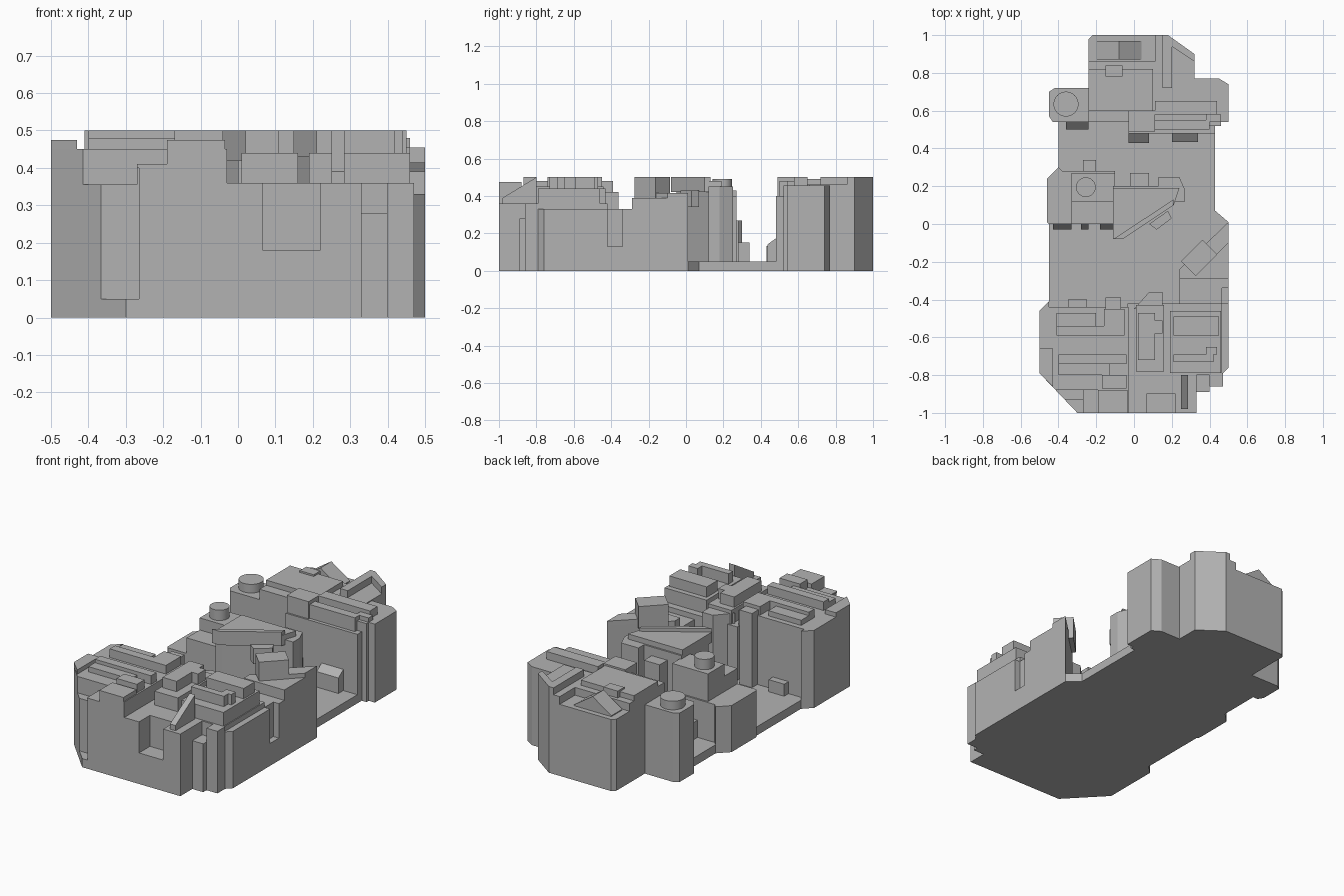
import bpy
import bmesh
from math import radians
from mathutils import Matrix, Vector

old = bpy.data.objects.get("Cube")
if old:
    bpy.data.objects.remove(old, do_unlink=True)

grey = bpy.data.materials.new("plain grey")
grey.use_nodes = True
grey.diffuse_color = (0.45, 0.45, 0.45, 1)
grey.node_tree.nodes["Principled BSDF"].inputs["Base Color"].default_value = grey.diffuse_color

FLOOR = 0.05


def finish(name, bm):
    """Turn a bmesh into a named grey object."""
    bmesh.ops.recalc_face_normals(bm, faces=bm.faces)
    mesh = bpy.data.meshes.new(name)
    bm.to_mesh(mesh)
    bm.free()
    mesh.materials.append(grey)
    obj = bpy.data.objects.new(name, mesh)
    bpy.context.collection.objects.link(obj)
    return obj


def prism(name, outline, bottom, top):
    """Extrude a plan outline upwards."""
    bm = bmesh.new()
    base = bm.faces.new([bm.verts.new((x, y, bottom)) for x, y in outline])
    grown = bmesh.ops.extrude_face_region(bm, geom=[base])["geom"]
    verts = [v for v in grown if isinstance(v, bmesh.types.BMVert)]
    bmesh.ops.translate(bm, verts=verts, vec=(0, 0, top - bottom))
    return finish(name, bm)


def box(name, left, right, front, back, bottom, top):
    return prism(name, [(left, front), (right, front), (right, back), (left, back)], bottom, top)


def wedge(name, left, right, front, back, top, low, bottom=FLOOR):
    """Box whose top slopes down towards the front."""
    obj = box(name, left, right, front, back, bottom, top)
    for v in obj.data.vertices:
        if v.co.z > bottom + 0.001 and v.co.y < (front + back) / 2:
            v.co.z = low
    return obj


def drum(name, x, y, radius, bottom, top):
    bm = bmesh.new()
    bmesh.ops.create_cone(bm, cap_ends=True, segments=32, radius1=radius, radius2=radius,
                          depth=top - bottom,
                          matrix=Matrix.Translation((x, y, (top + bottom) / 2)))
    obj = finish(name, bm)
    bpy.context.view_layer.objects.active = obj
    obj.select_set(True)
    bpy.ops.object.shade_smooth_by_angle(angle=radians(30))
    obj.select_set(False)


def carve(obj, *bounds):
    """Cut a box-shaped recess."""
    cutter = box("recess_cutter", *bounds)
    cutter.hide_render = True
    mod = obj.modifiers.new("recess", 'BOOLEAN')
    mod.object = cutter
    mod.solver = 'EXACT'
    bpy.context.view_layer.objects.active = obj
    bpy.ops.object.modifier_apply(modifier=mod.name)
    bpy.data.objects.remove(cutter, do_unlink=True)


# Courtyard floor
prism("courtyard_floor", [(-.45, -.5), (.5, -.5), (.5, .01), (.43, .07), (.43, .6),
                          (-.4, .6), (-.4, .3), (-.46, .24), (-.46, .01), (-.45, 0)], 0, FLOOR)

# Front block, left half with chamfered corner and slots
left_front = prism("front_block_left", [(-.3, -1), (-.03, -1), (-.03, -.44), (-.48, -.44),
                                        (-.5, -.46), (-.5, -.79)], 0, .45)
carve(left_front, -.37, -.265, -1.1, -.93, FLOOR, .4)
carve(left_front, -.42, -.27, -1.1, -.88, .355, .6)
carve(left_front, -.27, -.19, -1.1, -.88, .41, .6)
prism("front_block_left_corner", [(-.5, -.79), (-.43, -.86), (-.43, -.66), (-.5, -.66)], .45, .475)
box("front_rim", -.19, -.035, -1, -.88, .45, .475)
prism("front_left_flank", [(-.5, -.46), (-.45, -.41), (-.45, -.5), (-.5, -.5)], 0, .45)

# Front block, right half with notched corner
right_front = prism("front_block_right", [(-.035, -1), (.33, -1), (.33, -.8), (.47, -.8),
                                          (.47, -.79), (.5, -.76), (.5, -.42), (-.035, -.42)], 0, .36)
carve(right_front, .065, .22, -1.1, -.9, .18, .5)
carve(right_front, .465, .6, -.8, -.4, .33, .5)
box("corner_step_low", .33, .4, -.89, -.8, 0, .28)
box("corner_step_high", .4, .47, -.86, -.79, 0, .36)

# Roof plates of the front block, left half
box("left_plate_rear", -.41, -.05, -.59, -.54, .45, .5)
box("left_plate_rear_arm", -.41, -.2, -.54, -.47, .45, .48)
box("left_plate_rear_end", -.16, -.05, -.54, -.45, .45, .5)
box("left_plate_middle", -.4, -.04, -.74, -.69, .45, .5)
box("left_plate_front", -.4, -.13, -.8, -.74, .45, .48)
box("left_plate_front_end", -.17, -.04, -.87, -.8, .45, .5)

# Roof plates of the front block, right half
box("centre_roof_base", .01, .16, -.78, -.43, .36, .44)
box("centre_roof_plate", .02, .11, -.72, -.47, .44, .5)
box("centre_roof_tab", .1, .15, -.58, -.51, .44, .5)
prism("centre_rear_bay", [(0, -.45), (.08, -.36), (.15, -.36), (.15, -.45)], 0, .42)
box("right_roof_base", .19, .46, -.79, -.46, .36, .44)
box("right_plate_rear", .21, .45, -.59, -.49, .44, .5)
box("right_plate_front", .21, .42, -.73, -.69, .44, .5)
box("right_plate_side", .38, .44, -.69, -.65, .44, .5)
ramp = wedge("diagonal_strut", .25, .285, -.98, -.8, .5, .39, .36)

# Pieces along the courtyard side of the front block
box("rear_column", -.15, -.07, -.45, -.39, 0, .48)
box("courtyard_step", -.35, -.25, -.46, -.4, FLOOR, .12)

# Side wall with angled end and rotated turret box
wall = prism("side_wall", [(.24, -.43), (.5, -.43), (.5, .01), (.24, -.24)], 0, .33)
carve(wall, .465, .6, -.5, -.34, .13, .4)
prism("side_wall_step", [(.24, -.29), (.5, -.29), (.5, .01), (.24, -.24)], .33, .39)
prism("side_wall_cap", [(.38, -.105), (.44, -.16), (.5, -.1), (.5, .01)], .39, .415)
turret = box("turret_box", -.08, .08, -.055, .055, 0, .13)
turret.matrix_world = Matrix.Translation((.345, -.18, .37)) @ Matrix.Rotation(radians(45), 4, 'Z')

# Middle building with drum
prism("middle_base", [(-.45, 0), (-.1, 0), (-.1, .28), (-.38, .28), (-.4, .3),
                      (-.46, .24), (-.46, .01)], 0, .27)
box("middle_step", -.33, -.1, 0, .13, .27, .36)
box("middle_tower", -.33, -.1, .12, .27, .27, .43)
drum("middle_drum", -.255, .195, .052, .43, .49)
box("middle_rear_step", -.27, -.2, .26, .34, FLOOR, .15)
for name, left, right in (("west", -.43, -.33), ("centre", -.28, -.24), ("east", -.18, -.11)):
    wedge("middle_buttress_" + name, left, right, -.03, .01, .2, .15)

# Central tower with slanted roof edge
tower_plan = [(-.11, -.05), (-.07, -.05), (.2, .12), (.27, .12), (.27, .18),
              (.24, .25), (.13, .25), (.13, .2), (-.11, .2)]
prism("central_tower", tower_plan, 0, .45)
prism("central_tower_roof", [(-.11, -.08), (-.06, -.08), (.21, .1), (.24, .19), (-.11, .19)], .42, .48)
prism("slanted_roof_rail", [(-.11, -.08), (-.06, -.08), (.21, .1), (.21, .13)], .48, .5)
prism("tower_front_bracket", [(.08, 0), (.12, -.03), (.2, .03), (.18, .07)], .34, .43)
box("tower_rear_box", -.02, .08, .19, .27, FLOOR, .4)

# Rear block with side wings
prism("rear_block", [(-.24, .54), (.32, .54), (.32, .9), (.18, 1), (-.22, 1), (-.24, .98)], 0, .415)
prism("rear_right_wing", [(.0, .52), (.46, .52), (.46, .54), (.5, .54), (.5, .74),
                          (.45, .77), (.0, .77)], 0, .455)
box("rear_front_bay", -.03, .43, .48, .54, 0, .4)
prism("rear_left_wing", [(-.43, .54), (-.24, .54), (-.24, .72), (-.42, .72),
                         (-.45, .7), (-.45, .57)], 0, .4)
drum("rear_drum", -.36, .635, .066, .4, .45)

# Rear roof plates
prism("rear_roof_right", [(.11, .66), (.32, .66), (.32, .9), (.18, 1), (.11, 1)], .415, .46)
prism("rear_roof_edge", [(.15, .72), (.2, .72), (.2, .94), (.32, .86), (.32, .9), (.18, 1), (.15, 1)], .46, .5)
box("rear_roof_left", -.24, .11, .54, .86, .415, .46)
box("rear_roof_plate", -.24, .1, .6, .82, .46, .49)
box("rear_roof_tab", -.15, -.06, .78, .84, .46, .5)
box("rear_roof_front_bar", -.03, .11, .49, .6, .4, .5)
box("rear_wing_plate", .11, .44, .58, .65, .455, .5)
box("rear_wing_plate_end", .38, .46, .54, .58, .455, .48)
box("rear_wing_strip", .11, .4, .5, .55, .4, .48)

# Gabled hatch on the rear shelf
hatch = box("gabled_hatch", -.2, .04, .87, .97, .4, .42)
bm = bmesh.new()
ends = [[bm.verts.new(Vector((x, y, z))) for x, z in ((-.2, .42), (.04, .42), (-.08, .5))]
        for y in (.87, .97)]
bm.faces.new(ends[0])
bm.faces.new(ends[1])
for i in range(3):
    j = (i + 1) % 3
    bm.faces.new((ends[0][i], ends[0][j], ends[1][j], ends[1][i]))
finish("gabled_hatch_roof", bm)

# Sloped footings at the rear block
wedge("rear_footing_left", -.36, -.24, .5, .55, .17, .12)
wedge("rear_footing_centre", -.03, .08, .43, .49, .18, .13)
wedge("rear_footing_right", .2, .34, .435, .49, .18, .14)
